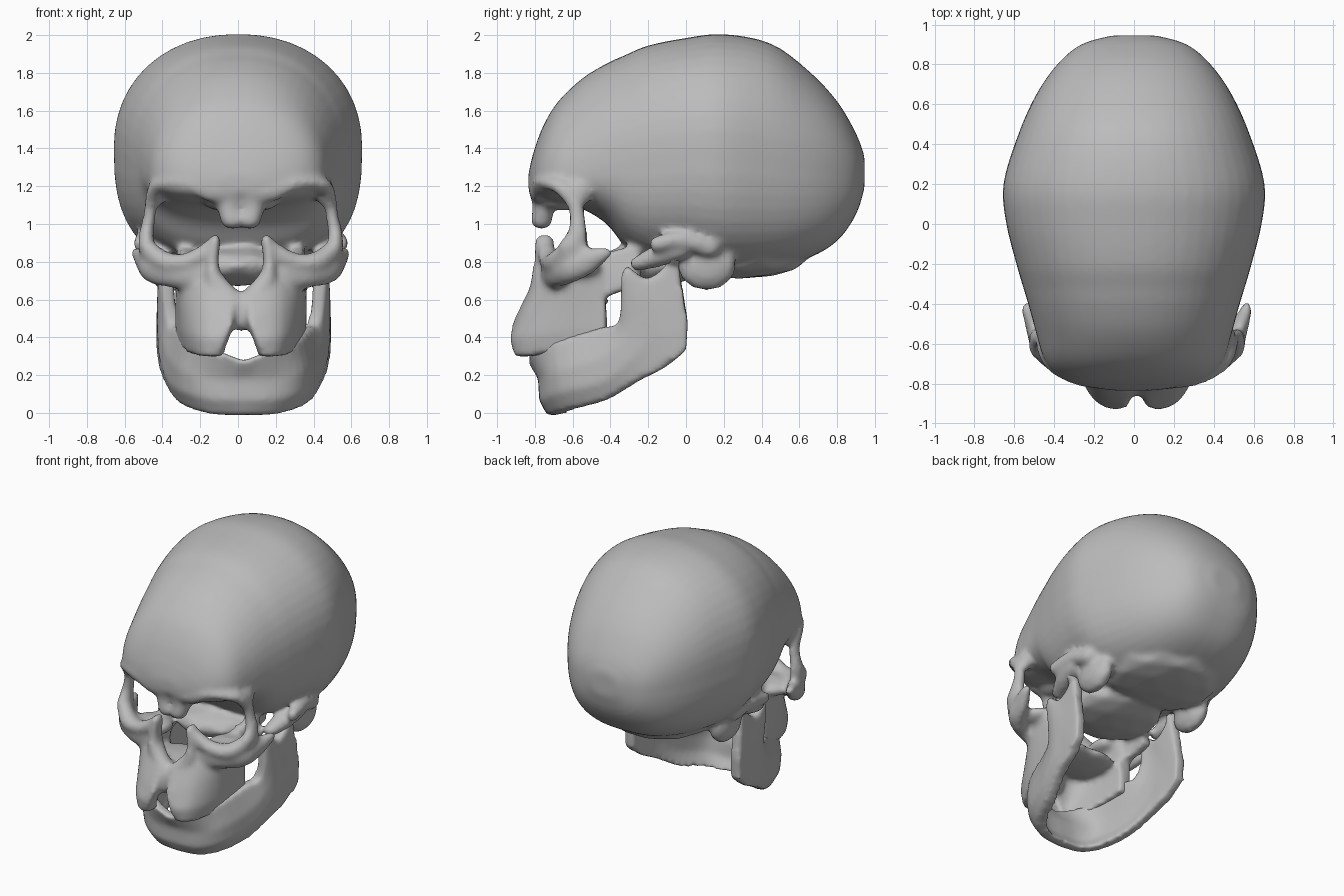
import bpy, bmesh, math
from mathutils import Matrix, Vector

bone = bpy.data.materials.new("bone_grey")
bone.diffuse_color = (0.5, 0.5, 0.5, 1)


def spline(pts, n):
    """Catmull-Rom through tuples of any length, n steps per span."""
    p = [pts[0]] + list(pts) + [pts[-1]]
    out = []
    for i in range(1, len(p) - 2):
        for k in range(n):
            t = k / n
            out.append([0.5 * (2 * b + (c - a) * t + (2 * a - 5 * b + 4 * c - d) * t * t
                               + (3 * b - a - 3 * c + d) * t ** 3)
                        for a, b, c, d in zip(*p[i - 1:i + 3])])
    return out + [list(pts[-1])]


def loft(bm, rings):
    vs = [[bm.verts.new(c) for c in r] for r in rings]
    n = len(vs[0])
    for a, b in zip(vs, vs[1:]):
        for i in range(n):
            j = (i + 1) % n
            bm.faces.new((a[i], a[j], b[j], b[i]))
    bm.faces.new(vs[0][::-1])
    bm.faces.new(vs[-1])


def blob(bm, x, y, z, rx, ry, rz):
    m = Matrix.Translation((x, y, z)) @ Matrix.Diagonal((rx, ry, rz, 1))
    bmesh.ops.create_icosphere(bm, subdivisions=2, radius=1, matrix=m)


def chain(bm, pts, n=8):
    """Bony ridge: closely spaced ellipsoids along a curve."""
    for p in spline(pts, n):
        blob(bm, *p)


def wall(bm, columns, t, n=4):
    """Curved plate from columns of points (bottom to top), t thick."""
    flat = spline([[v for p in col for v in p] for col in columns], n)
    cols = [[Vector(f[i:i + 3]) for i in range(0, len(f), 3)] for f in flat]
    rings = []
    for i, c in enumerate(cols):
        a, b = cols[max(i - 1, 0)], cols[min(i + 1, len(cols) - 1)]
        d = b[1] - a[1]
        nrm = Vector((d.y, -d.x, 0)).normalized() * t / 2
        rings.append([p + nrm for p in c] + [p - nrm for p in reversed(c)])
    loft(bm, rings)


def add_mirrored(bm, half, shift):
    """Add a half and its mirror image to bm, moved sideways by shift."""
    me = bpy.data.meshes.new("half")
    half.to_mesh(me)
    half.free()
    me.transform(Matrix.Translation((shift, 0, 0)))
    bm.from_mesh(me)
    me.transform(Matrix.Translation((2 * shift, 0, 0)) @ Matrix.Diagonal((-1, 1, 1, 1)))
    bm.from_mesh(me)
    bpy.data.meshes.remove(me)


def finish(name, bm, voxel, smooth):
    bmesh.ops.recalc_face_normals(bm, faces=bm.faces)
    me = bpy.data.meshes.new(name)
    bm.to_mesh(me)
    bm.free()
    me.materials.append(bone)
    ob = bpy.data.objects.new(name, me)
    bpy.context.collection.objects.link(ob)
    r = ob.modifiers.new("fuse", 'REMESH')
    r.mode = 'VOXEL'
    r.voxel_size = voxel
    r.use_smooth_shade = True
    s = ob.modifiers.new("soften", 'SMOOTH')
    s.factor = 0.5
    s.iterations = smooth


skull = bmesh.new()

# Braincase: y, half width, top, bottom, height of widest point
slices = [(-.835, .10, 1.26, 1.18, 1.21), (-.81, .26, 1.37, 1.15, 1.22),
          (-.76, .38, 1.51, 1.13, 1.23), (-.68, .45, 1.645, 1.11, 1.24),
          (-.55, .49, 1.77, 1.08, 1.27), (-.42, .525, 1.85, 1.0, 1.32),
          (-.32, .555, 1.895, .88, 1.34), (-.2, .59, 1.945, .81, 1.37),
          (0, .64, 1.985, .79, 1.4), (.2, .655, 2.005, .75, 1.4),
          (.45, .58, 1.955, .765, 1.38), (.65, .49, 1.81, .82, 1.34),
          (.8, .385, 1.65, .91, 1.31), (.9, .265, 1.48, 1.05, 1.28),
          (.945, .11, 1.36, 1.19, 1.28)]
rings = []
for y, w, top, low, mid in spline(slices, 4):
    ring = []
    for k in range(48):
        a = 2 * math.pi * k / 48
        c, s = math.cos(a), math.sin(a)
        e, h = (2 / 2.15, top - mid) if s > 0 else (2 / 2.7, mid - low)
        ring.append((w * math.copysign(abs(c) ** e, c), y,
                     mid + h * math.copysign(abs(s) ** e, s)))
    rings.append(ring)
loft(skull, rings)

# Skull base
blob(skull, 0, .28, .81, .38, .36, .1)
blob(skull, 0, -.2, .78, .32, .32, .11)

# Ear region and cheek arch stubs
half = bmesh.new()
blob(half, .41, .11, .78, .075, .16, .135)
chain(half, [(.48, .12, .88, .06, .07, .06), (.51, -.03, .915, .05, .06, .05),
             (.535, -.15, .895, .035, .05, .045)])
chain(half, [(.48, -.03, .87, .06, .06, .06), (.45, -.15, .83, .07, .06, .06),
             (.42, -.25, .79, .05, .05, .04)])

# Brow ridge and outer eye socket rim
chain(half, [(0, -.785, 1.2, .07, .05, .07), (.14, -.785, 1.17, .06, .045, .06),
             (.28, -.765, 1.215, .06, .05, .04), (.4, -.71, 1.215, .05, .05, .04),
             (.455, -.65, 1.185, .04, .05, .04), (.475, -.59, 1.11, .035, .045, .05),
             (.485, -.575, 1.03, .035, .043, .05), (.5, -.575, .95, .04, .055, .05),
             (.5, -.6, .88, .045, .08, .05)])
blob(half, .445, -.57, 1.17, .05, .08, .08)
# Nose bridge and inner corner of the eye socket
chain(half, [(.05, -.76, 1.17, .1, .07, .06), (.06, -.755, 1.09, .07, .06, .05),
             (.045, -.765, 1.02, .065, .06, .05)])
blob(half, .11, -.65, 1.12, .09, .13, .05)
# Lower eye socket rim and side of the nose opening
chain(half, [(.135, -.75, .91, .03, .045, .04), (.17, -.74, .86, .05, .05, .05),
             (.28, -.72, .8, .06, .055, .05), (.4, -.69, .8, .06, .06, .055),
             (.49, -.62, .86, .045, .06, .06)])
chain(half, [(.135, -.75, .91, .03, .055, .04), (.15, -.75, .8, .035, .06, .06),
             (.14, -.755, .7, .05, .07, .07), (.05, -.79, .61, .06, .05, .05),
             (0, -.8, .59, .05, .045, .05)])
# Cheekbone
chain(half, [(.23, -.71, .74, .09, .06, .1), (.36, -.68, .75, .08, .06, .09),
             (.46, -.62, .77, .07, .06, .09), (.51, -.53, .8, .045, .07, .075),
             (.55, -.43, .845, .03, .04, .035)])
# Eye socket floor, palate and the plate behind the upper jaw
blob(half, .3, -.58, .77, .15, .15, .06)
blob(half, .08, -.6, .59, .24, .2, .05)
wall(half, [[(.29, -.5, .6), (.29, -.5, .72), (.28, -.5, .82)],
            [(.32, -.38, .63), (.31, -.38, .74), (.29, -.38, .86)],
            [(.34, -.24, .68), (.32, -.24, .76), (.3, -.24, .88)]], .07)
# Upper jaw plate with a small notch in the middle
blob(half, 0, -.81, .53, .09, .055, .1)
wall(half, [
    [(.10, -.86, .30), (.07, -.89, .39), (.03, -.87, .48), (.03, -.79, .64)],
    [(.17, -.84, .30), (.18, -.85, .40), (.18, -.80, .55), (.18, -.74, .70)],
    [(.24, -.68, .32), (.26, -.68, .42), (.27, -.66, .55), (.29, -.62, .72)],
    [(.3, -.42, .38), (.3, -.42, .47), (.3, -.42, .58), (.3, -.45, .74)]], .1)
add_mirrored(skull, half, .015)
finish("skull", skull, .018, 6)

# Lower jaw: chin, body, then rising branch at the back
jaw = bmesh.new()
half = bmesh.new()
wall(half, [
    [(-.03, -.70, -.012), (-.03, -.74, .07), (-.03, -.745, .18), (-.03, -.80, .265)],
    [(.14, -.68, -.008), (.15, -.73, .07), (.15, -.735, .18), (.14, -.79, .33)],
    [(.25, -.60, .02), (.29, -.64, .11), (.29, -.66, .22), (.25, -.68, .38)],
    [(.33, -.42, .07), (.37, -.42, .17), (.37, -.42, .30), (.32, -.45, .45)],
    [(.39, -.25, .17), (.41, -.27, .3), (.40, -.30, .42), (.37, -.35, .49)],
    [(.41, -.13, .23), (.42, -.18, .4), (.42, -.25, .6), (.41, -.33, .77)],
    [(.42, -.06, .28), (.425, -.08, .42), (.42, -.13, .58), (.41, -.2, .71)],
    [(.425, .0, .33), (.425, .01, .48), (.42, -.025, .65), (.41, -.045, .84)]], .075)
# Jaw joint
blob(half, .43, -.07, .82, .07, .045, .04)
add_mirrored(jaw, half, .03)
finish("lower_jaw", jaw, .018, 5)
